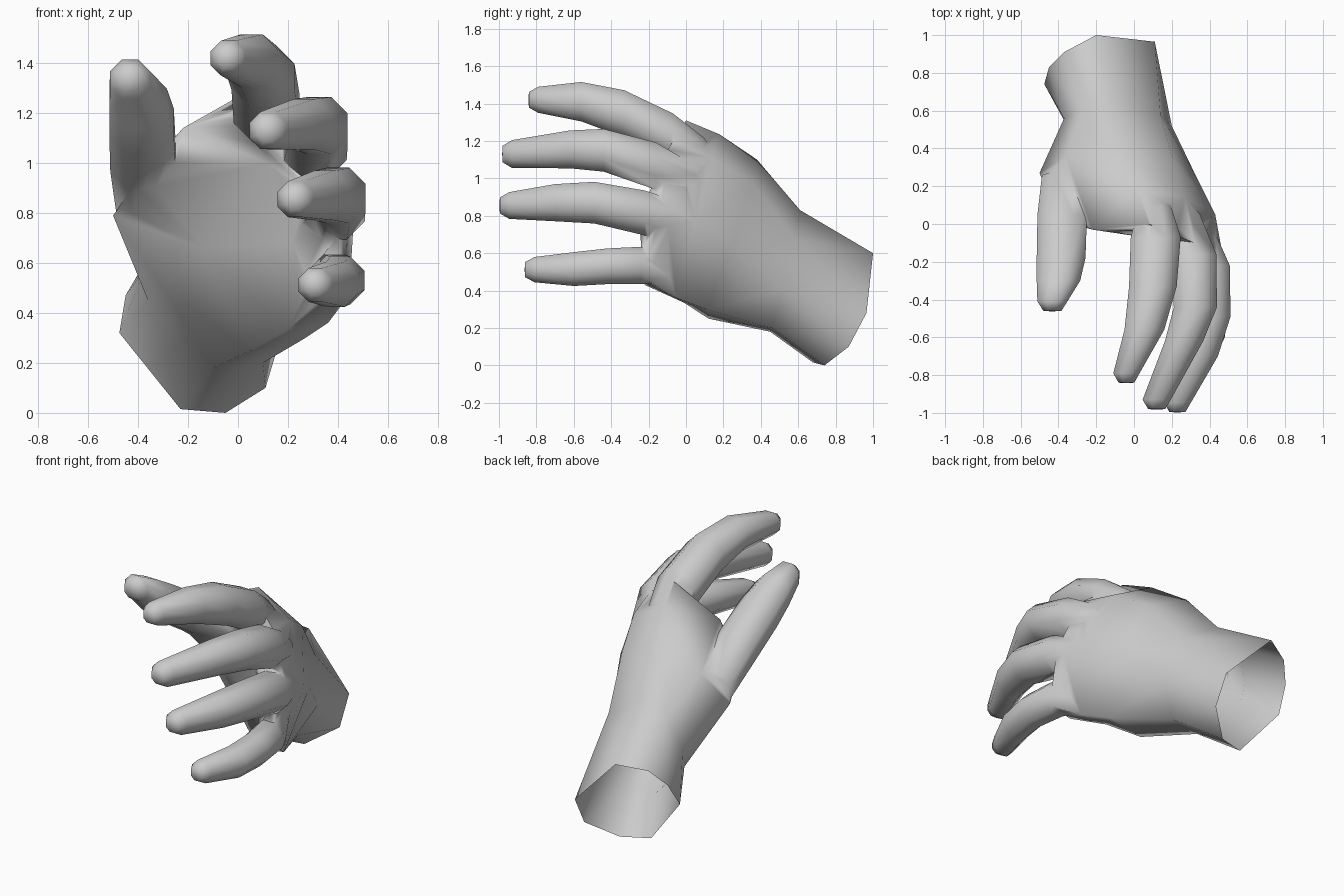
import bpy, bmesh
from math import cos, sin, pi
from mathutils import Vector

if "Cube" in bpy.data.objects:
    bpy.data.objects.remove(bpy.data.objects["Cube"])


def loft(name, rings, start, end):
    """Closed skin through equal rings, fan-capped at both ends."""
    bm = bmesh.new()
    rows = [[bm.verts.new(p) for p in r] for r in rings]
    n = len(rows[0])
    for a, b in zip(rows, rows[1:]):
        for i in range(n):
            j = (i + 1) % n
            bm.faces.new((a[i], a[j], b[j], b[i]))
    for row, tip in ((rows[0], start), (rows[-1], end)):
        c = bm.verts.new(tip)
        for i in range(n):
            bm.faces.new((row[i], row[(i + 1) % n], c))
    bmesh.ops.recalc_face_normals(bm, faces=bm.faces)
    me = bpy.data.meshes.new(name)
    bm.to_mesh(me)
    bm.free()
    ob = bpy.data.objects.new(name, me)
    bpy.context.collection.objects.link(ob)
    return ob


CORE = Vector((.05, .42, .6))


def digit(name, *path):
    """Finger from stations (x, y, z, radius), rooted towards the palm core."""
    st = [(Vector(p[:3]), p[3]) for p in path]
    st.insert(0, (st[0][0].lerp(CORE, .6), .05))
    last, r = st[-1]
    tip = last - Vector((0, .05, 0))
    st.append((tip, r * .6))
    rings = [[c + Vector((cos(a), 0, sin(a))) * r * 1.075
              for a in (pi * (i + .5) / 4 for i in range(8))] for c, r in st]
    return loft(name, rings, st[0][0], tip - Vector((0, .003, 0)))


# Wrist and palm: sections from the open cuff to the knuckles
WRIST_C = Vector((-.18, .84, .3))
palm_rings = [
    [(-.2, 1, .6), (.11, .965, .28), (.11, .87, .1), (-.05, .74, 0),
     (-.23, .68, .015), (-.475, .74, .32), (-.45, .83, .47), (-.37, .91, .57)],
    [(-.12, .61, .83), (.14, .58, .68), (.2, .52, .4), (.1, .46, .2),
     (-.1, .45, .18), (-.36, .53, .45), (-.37, .56, .58), (-.28, .6, .76)],
    [(-.08, .38, 1.1), (.2, .36, .97), (.33, .25, .65), (.27, .11, .3),
     (.05, .12, .25), (-.3, .28, .5), (-.5, .27, .79), (-.36, .36, .98)],
    [(.02, .18, 1.235), (.27, .14, 1.11), (.43, .05, .77), (.36, -.05, .36),
     (.2, -.01, .335), (-.14, .12, .66), (-.4, .02, .93), (-.22, -.03, 1.14)],
    [(.08, 0, 1.31), (.32, -.1, 1.15), (.465, -.14, .8), (.445, -.23, .47),
     (.3, -.22, .43), (.22, -.12, .68), (.12, -.08, 1.0), (-.02, -.03, 1.2)],
]
hand = loft("hand", palm_rings, WRIST_C, (.37, -.25, .8))

# Thumb and four fingers
parts = [
    digit("thumb", (-.37, .26, .85, .118), (-.38, .05, 1.02, .132),
          (-.386, -.18, 1.165, .13), (-.4, -.3, 1.25, .116),
          (-.432, -.41, 1.335, .08)),
    digit("index", (.11, .1, 1.13, .085), (.115, -.07, 1.215, .133),
          (.1, -.33, 1.345, .127), (.055, -.56, 1.41, .106),
          (-.04, -.79, 1.42, .07)),
    digit("middle", (.26, .05, .98, .09), (.31, -.16, 1.065, .127),
          (.325, -.44, 1.15, .115), (.265, -.62, 1.155, .102),
          (.12, -.93, 1.13, .075)),
    digit("ring_finger", (.32, 0, .77, .09), (.387, -.22, .815, .121),
          (.4, -.49, .87, .112), (.345, -.7, .87, .1),
          (.23, -.945, .855, .072)),
    digit("little_finger", (.31, -.05, .5, .07), (.385, -.24, .535, .1),
          (.41, -.42, .53, .096), (.39, -.6, .515, .091),
          (.31, -.81, .512, .068)),
]

# Merge everything into one continuous skin
for p in parts:
    m = hand.modifiers.new("merge_" + p.name, 'BOOLEAN')
    m.operation = 'UNION'
    m.solver = 'EXACT'
    m.use_self = True
    m.object = p
bpy.context.view_layer.objects.active = hand
hand.select_set(True)
for m in list(hand.modifiers):
    bpy.ops.object.modifier_apply(modifier=m.name)
for p in parts:
    bpy.data.objects.remove(p)

# Open the cuff
bm = bmesh.new()
bm.from_mesh(hand.data)
bmesh.ops.delete(bm, geom=[v for v in bm.verts if (v.co - WRIST_C).length < .01],
                 context='VERTS')
bmesh.ops.remove_doubles(bm, verts=bm.verts, dist=.002)
bm.to_mesh(hand.data)
bm.free()

bpy.ops.object.select_all(action='DESELECT')
hand.select_set(True)
bpy.context.view_layer.objects.active = hand
bpy.ops.object.shade_smooth_by_angle(angle=1.4)
